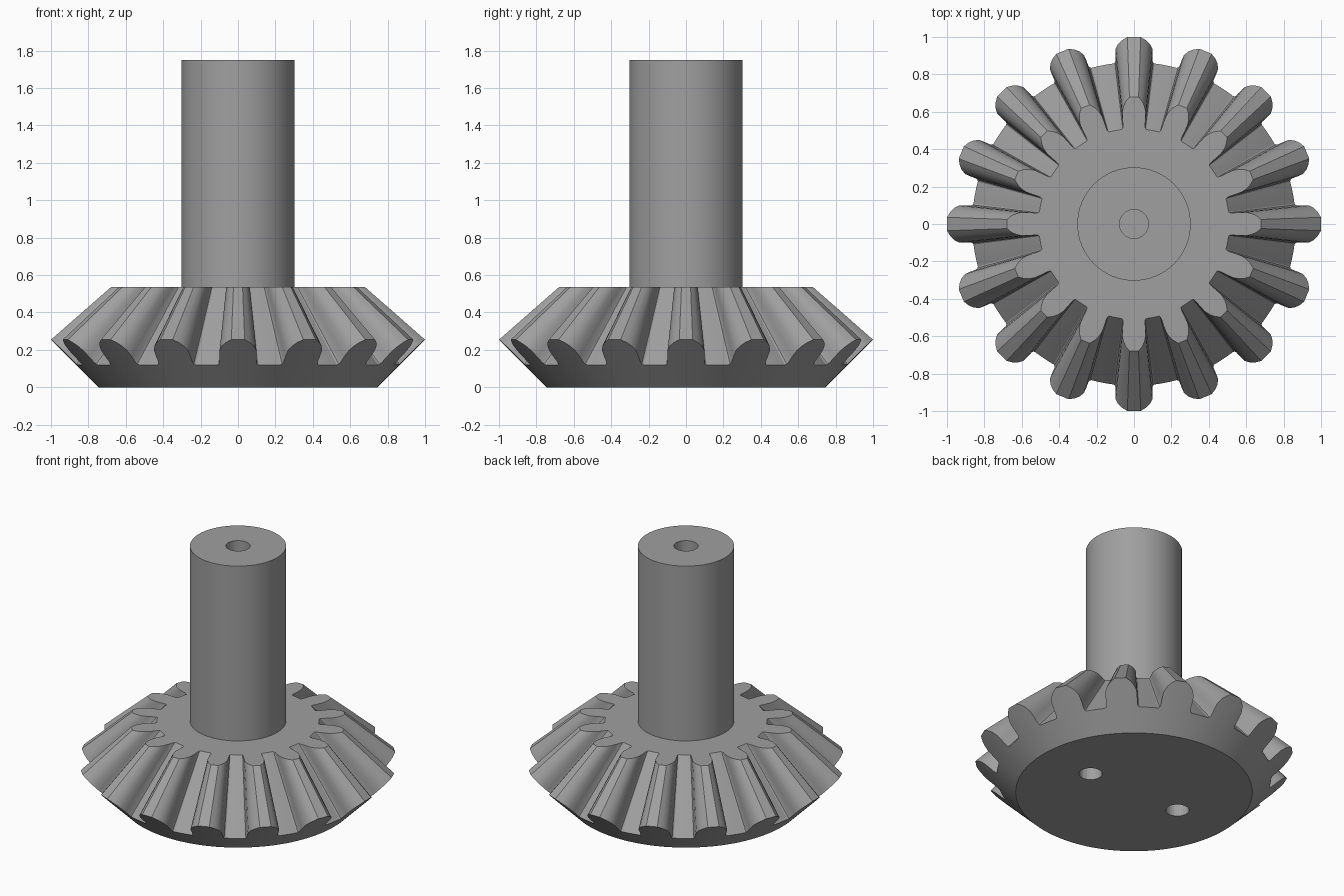
import bpy, bmesh, math

if "Cube" in bpy.data.objects:
    bpy.data.objects.remove(bpy.data.objects["Cube"])

TEETH = 16
APEX, TOP = 1.13, 0.535      # cone apex height and flat top height
BASE_R = 0.745               # radius of the bottom disc

steel = bpy.data.materials.new("grey steel")
steel.diffuse_color = (0.35, 0.35, 0.35, 1)
steel.use_nodes = True
steel.node_tree.nodes["Principled BSDF"].inputs["Base Color"].default_value = steel.diffuse_color


def make(name, bm, angle=30):
    bmesh.ops.recalc_face_normals(bm, faces=bm.faces)
    mesh = bpy.data.meshes.new(name)
    bm.to_mesh(mesh)
    bm.free()
    ob = bpy.data.objects.new(name, mesh)
    bpy.context.collection.objects.link(ob)
    mesh.materials.append(steel)
    bpy.ops.object.select_all(action='DESELECT')
    ob.select_set(True)
    bpy.context.view_layer.objects.active = ob
    bpy.ops.object.shade_smooth_by_angle(angle=math.radians(angle))
    return ob


def polar(r, a, z):
    return (r * math.cos(a), r * math.sin(a), z)


# Bevel gear: half tooth as (degrees from tooth centre, height on the back cone)
half = [(7.3, .12), (6.75, .124), (6.4, .135), (6.28, .165), (6.0, .197),
        (5.0, .222), (3.7, .240), (2.05, .255)]
tooth = [(-a, s) for a, s in half] + [(a, s) for a, s in reversed(half)]
tooth += [(9.9, .12), (12.6, .12)]
bm = bmesh.new()
bottom, outer, inner = [], [], []
for i in range(TEETH):
    for deg, s in tooth:
        a = math.radians(deg + i * 360 / TEETH)
        r = BASE_R + s
        t = (APEX - TOP) / (APEX - s)        # shrink towards the apex
        bottom.append(bm.verts.new(polar(BASE_R, a, 0)))
        outer.append(bm.verts.new(polar(r, a, s)))
        inner.append(bm.verts.new(polar(r * t, a, TOP)))
n = len(outer)
for lo, hi in ((bottom, outer), (outer, inner)):
    for i in range(n):
        j = (i + 1) % n
        bm.faces.new((lo[i], lo[j], hi[j], hi[i]))
bm.faces.new(bottom[::-1])
bm.faces.new(inner)
gear = make("bevel_gear", bm)

# Two blind holes in the underside
for side in (-1, 1):
    bpy.ops.mesh.primitive_cylinder_add(vertices=32, radius=0.073, depth=0.5,
                                        location=(side * 0.357, 0, 0))
    cutter = bpy.context.object
    cutter.name = "hole_cutter"
    cutter.data.materials.append(steel)
    cutter.hide_render = True
    mod = gear.modifiers.new("hole", 'BOOLEAN')
    mod.operation, mod.solver, mod.object = 'DIFFERENCE', 'EXACT', cutter
    bpy.context.view_layer.objects.active = gear
    while gear.modifiers[0] != mod:          # cut before the smoothing step
        bpy.ops.object.modifier_move_up(modifier=mod.name)
    bpy.ops.object.modifier_apply(modifier=mod.name)
    bpy.data.objects.remove(cutter)
bpy.ops.object.select_all(action='DESELECT')
gear.select_set(True)
bpy.ops.object.shade_smooth_by_angle(angle=math.radians(30))

# Shaft with a blind bore in its end
SIDES = 64
bm = bmesh.new()
profile = [(0.303, TOP), (0.303, 1.75), (0.077, 1.75), (0.077, 1.35)]
rings = [[bm.verts.new(polar(r, 2 * math.pi * k / SIDES, z)) for k in range(SIDES)]
         for r, z in profile]
for lo, hi in zip(rings, rings[1:]):
    for k in range(SIDES):
        j = (k + 1) % SIDES
        bm.faces.new((lo[k], lo[j], hi[j], hi[k]))
bm.faces.new(rings[0])
bm.faces.new(rings[-1])
make("shaft", bm)
